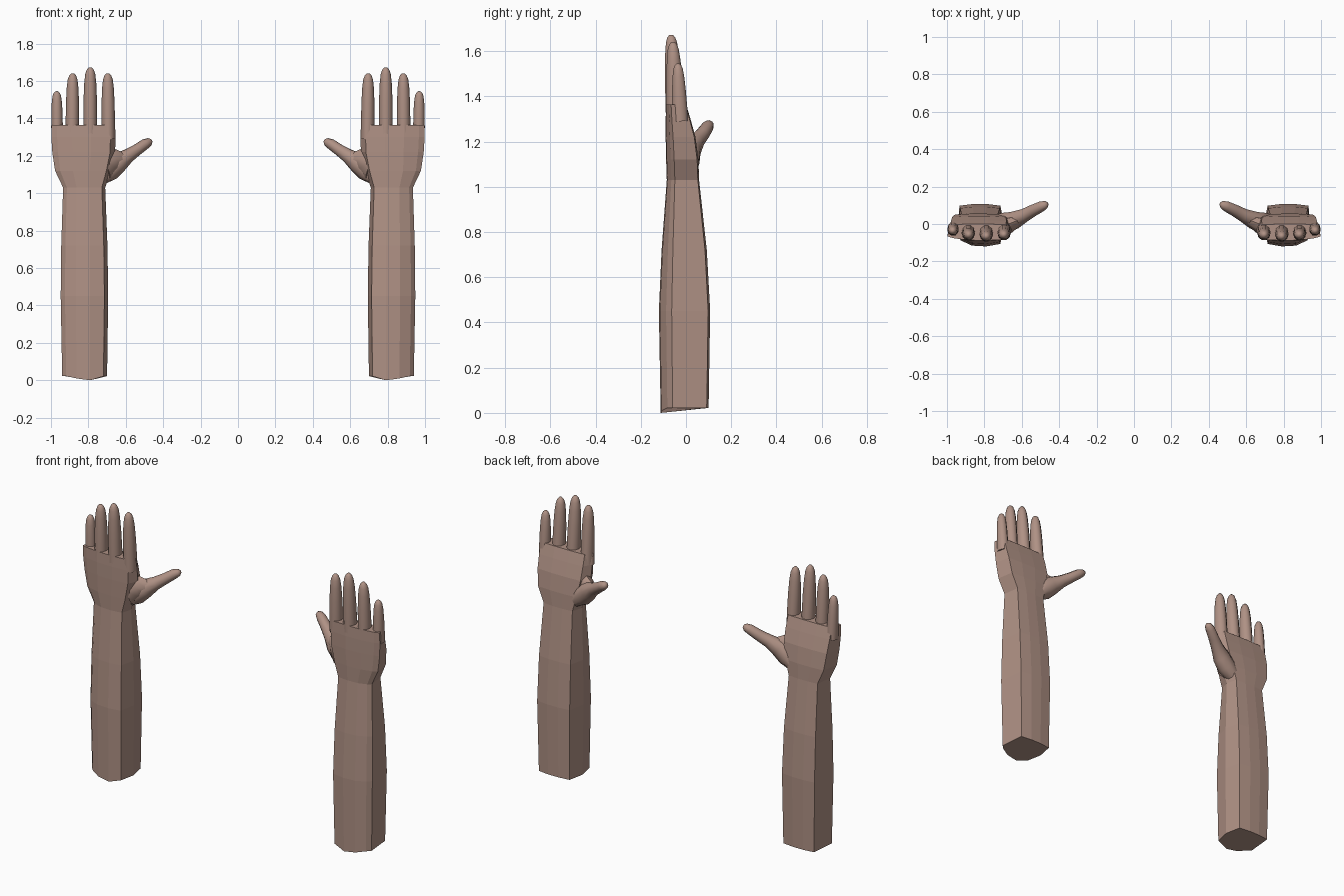
import bpy, bmesh
from math import cos, sin, pi, radians
from mathutils import Vector

if "Cube" in bpy.data.objects:
    bpy.data.objects.remove(bpy.data.objects["Cube"])

skin = bpy.data.materials.new("skin")
skin.use_nodes = True
colour = (0.43, 0.285, 0.234, 1)
skin.diffuse_color = colour
skin.node_tree.nodes["Principled BSDF"].inputs["Base Color"].default_value = colour


def loft(name, rings, smooth):
    """Bridge rings of points, cap both ends and mirror to the other arm."""
    bm = bmesh.new()
    loops = [[bm.verts.new(p) for p in ring] for ring in rings]
    n = len(loops[0])
    for a, b in zip(loops, loops[1:]):
        for i in range(n):
            j = (i + 1) % n
            bm.faces.new((a[i], a[j], b[j], b[i]))
    bm.faces.new(loops[0])
    bm.faces.new(loops[-1])
    bmesh.ops.recalc_face_normals(bm, faces=bm.faces)
    mesh = bpy.data.meshes.new(name)
    bm.to_mesh(mesh)
    bm.free()
    mesh.materials.append(skin)
    obj = bpy.data.objects.new(name, mesh)
    bpy.context.collection.objects.link(obj)
    obj.modifiers.new("other_arm", "MIRROR").use_mirror_merge = False
    if smooth:
        bpy.ops.object.select_all(action="DESELECT")
        obj.select_set(True)
        bpy.context.view_layer.objects.active = obj
        bpy.ops.object.shade_smooth_by_angle(angle=radians(50))
    return obj


# Arm cross-section as fractions of width (inner to outer) and depth (front to back)
SECTION = [(.08, .96), (.37, 1), (.66, 1), (.94, .96), (1, .25),
           (.91, .14), (.68, .02), (.38, 0), (.08, .06), (0, .5)]


def arm_ring(z, x0, x1, y0, y1):
    return [Vector((x0 + u * (x1 - x0), y0 + v * (y1 - y0), z)) for u, v in SECTION]


def tube(name, path, sides=10):
    """Tapering tube through (centre, width radius, depth radius) stations."""
    rings = []
    for i, (c, rx, ry) in enumerate(path):
        before = Vector(path[max(i - 1, 0)][0])
        after = Vector(path[min(i + 1, len(path) - 1)][0])
        t = (after - before).normalized()
        side = t.cross(Vector((0, 1, 0))).normalized()
        depth = side.cross(t)
        rings.append([Vector(c) + side * rx * cos(2 * pi * k / sides)
                      + depth * ry * sin(2 * pi * k / sides) for k in range(sides)])
    return loft(name, rings, True)


# Forearm, with a slightly pointed lower rim at the front
wrist = (1.03, .71, .935, -.085, .058)
forearm = [arm_ring(*r) for r in (
    (.022, .70, .94, -.112, .10), (.45, .694, .948, -.12, .107),
    (.72, .698, .945, -.108, .092), wrist)]
forearm[0][7].z = 0
forearm[0][6].z = .01
loft("forearm", forearm, False)

# Palm, flat across the back of the hand and thinning towards the fingers
loft("palm", [arm_ring(*r) for r in (
    wrist, (1.12, .68, .978, -.088, .055), (1.22, .657, .993, -.09, .042),
    (1.30, .655, .998, -.09, .02), (1.365, .657, .998, -.088, .0))], False)

# Fingers: base x, tip x, base y, tip y, tip height, half width
FINGERS = {"index_finger": (.693, .696, -.042, -.058, 1.64, .036),
           "middle_finger": (.790, .790, -.046, -.066, 1.672, .037),
           "ring_finger": (.886, .884, -.044, -.058, 1.64, .036),
           "little_finger": (.967, .969, -.026, -.036, 1.545, .031)}
# Fraction along the finger, width scale, depth scale
TAPER = [(0, 1, 1.2), (.25, 1, 1.15), (.55, .97, 1.02), (.78, .87, .87),
         (.91, .72, .7), (.97, .5, .5), (1, .22, .22)]
for name, (bx, tx, by, ty, top, r) in FINGERS.items():
    tube(name, [((bx + (tx - bx) * f, by + (ty - by) * f, 1.29 + (top - 1.29) * f),
                 r * w, r * d) for f, w, d in TAPER])

# Thumb, swelling into the pad at its root and angled backwards
tube("thumb", [((.735, .005, 1.075), .035, .045), ((.69, .01, 1.12), .058, .052),
               ((.64, .02, 1.165), .055, .048), ((.585, .047, 1.202), .037, .036),
               ((.54, .072, 1.232), .031, .032), ((.495, .094, 1.264), .028, .028),
               ((.472, .104, 1.276), .021, .021), ((.462, .108, 1.281), .009, .009)])

# Web of flesh between the thumb and the index finger
tube("thumb_web", [((.72, -.02, 1.16), .10, .055), ((.67, -.005, 1.18), .07, .045),
                   ((.62, .02, 1.18), .04, .03)], 8)
